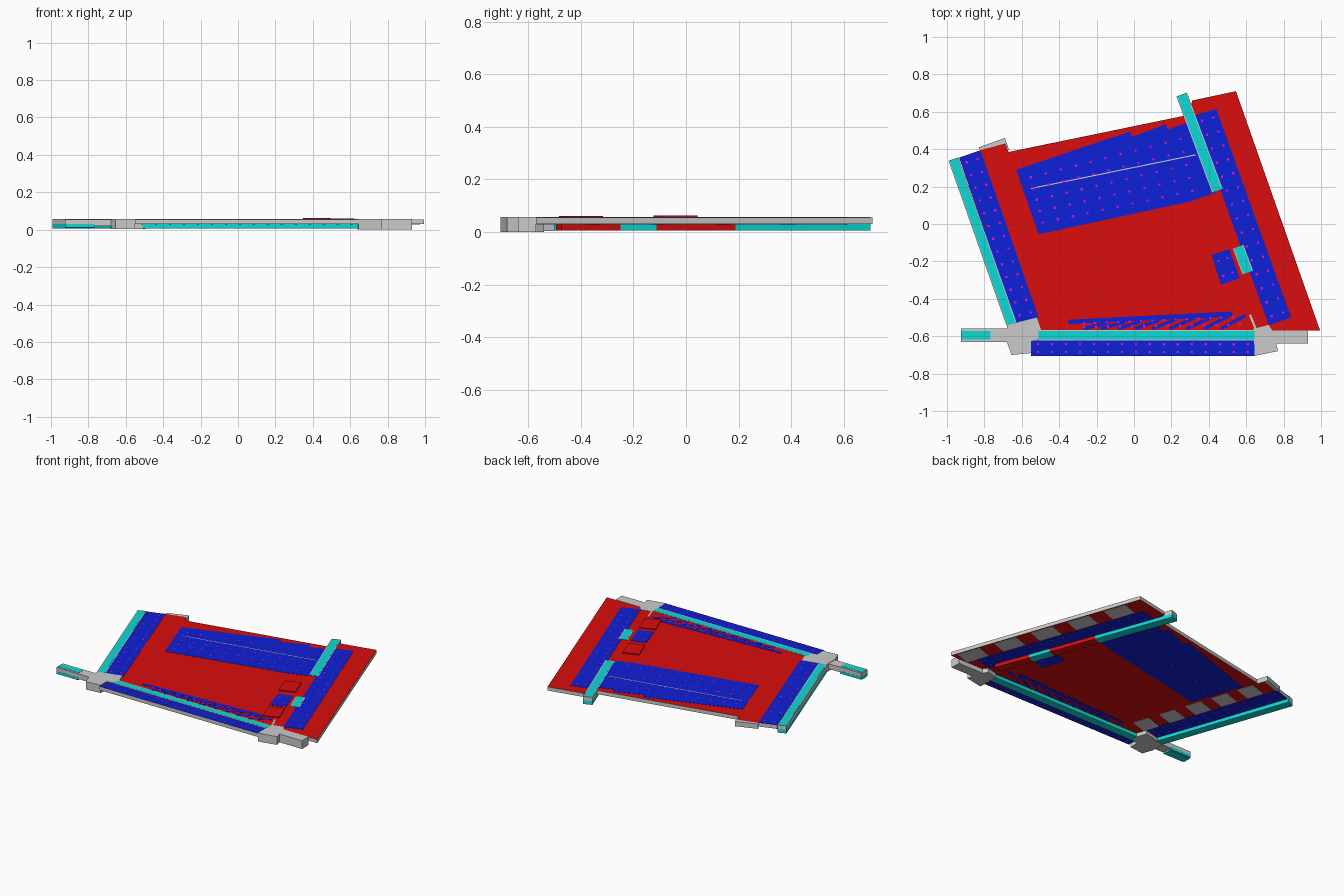
import bpy, bmesh
from mathutils import Vector

cube = bpy.data.objects.get("Cube")
if cube:
    bpy.data.objects.remove(cube, do_unlink=True)


def material(name, rgb):
    m = bpy.data.materials.new(name)
    m.use_nodes = True
    m.diffuse_color = (*rgb, 1)
    m.node_tree.nodes["Principled BSDF"].inputs["Base Color"].default_value = (*rgb, 1)
    return m


RED = material("red", (0.7, 0.004, 0.004))
BLUE = material("blue", (0.004, 0.014, 0.7))
CYAN = material("cyan", (0.004, 0.7, 0.67))
GREY = material("grey", (0.6, 0.6, 0.6))
PINK = material("magenta", (0.7, 0.008, 0.6))

LOW, DECK, TOP = 0.03, 0.055, 0.0575   # underside, deck level, kerb level
PAINT = 0.0565


def add_prism(bm, pts, z0, z1):
    base = bm.faces.new([bm.verts.new((x, y, z0)) for x, y in pts])
    ext = bmesh.ops.extrude_face_region(bm, geom=[base])["geom"]
    for v in ext:
        if isinstance(v, bmesh.types.BMVert):
            v.co.z = z1


def finish(name, bm, mats):
    """Materials are ordered side, top, bottom."""
    bmesh.ops.recalc_face_normals(bm, faces=bm.faces)
    bm.normal_update()
    if len(mats) == 3:
        for f in bm.faces:
            f.material_index = 1 if f.normal.z > 0.5 else 2 if f.normal.z < -0.5 else 0
    me = bpy.data.meshes.new(name)
    bm.to_mesh(me)
    bm.free()
    for m in mats:
        me.materials.append(m)
    ob = bpy.data.objects.new(name, me)
    bpy.context.collection.objects.link(ob)
    return ob


def prism(name, pts, z0, z1, *mats):
    bm = bmesh.new()
    add_prism(bm, pts, z0, z1)
    return finish(name, bm, mats)


def strip(a, b, width, t0=0, t1=1):
    """Rectangle along part of the line from a to b."""
    a, b = Vector(a), Vector(b)
    d = (b - a).normalized()
    n = Vector((-d.y, d.x)) * width / 2
    p, q = a.lerp(b, t0), a.lerp(b, t1)
    return [p - n, q - n, q + n, p + n]


def painted(name, pts, mat):
    """Paint on both faces of the deck."""
    prism(name + "_top", pts, PAINT - 0.003, PAINT, mat)
    prism(name + "_underside", pts, LOW - 0.001, LOW + 0.001, mat)


dots = bmesh.new()


def dot_grid(quad, cols, rows):
    """Square studs spread over a four-cornered area, through the deck."""
    a, b, c, d = [Vector(p) for p in quad]
    for i in range(cols):
        for j in range(rows):
            u, v = (i + 0.5) / cols, (j + 0.5) / rows
            p = a.lerp(b, u).lerp(d.lerp(c, u), v)
            add_prism(dots, strip(p - Vector((0.006, 0)), p + Vector((0.006, 0)), 0.012),
                      LOW - 0.002, TOP - 0.0003)


# main deck
prism("main_deck", [(-0.935, 0.355), (-0.82, 0.395), (-0.69, 0.43), (-0.67, 0.385),
                    (0.30, 0.585), (0.31, 0.66), (0.545, 0.71), (0.995, -0.57),
                    (-0.50, -0.57), (-0.63, -0.53)], LOW, DECK, GREY, RED, RED)
prism("back_tab", [(-0.83, 0.41), (-0.69, 0.46), (-0.665, 0.387), (-0.69, 0.43),
                   (-0.82, 0.39)], 0.022, DECK, GREY)

# blue side and front bays
left_bay = [(-0.935, 0.355), (-0.82, 0.39), (-0.51, -0.50), (-0.63, -0.53)]
right_bay = [(0.32, 0.58), (0.44, 0.615), (0.84, -0.50), (0.72, -0.54)]
front_bay = [(-0.55, -0.705), (0.645, -0.705), (0.645, -0.622), (-0.55, -0.622)]
painted("left_bay", left_bay, BLUE)
painted("right_bay", right_bay, BLUE)
prism("front_bay", front_bay, LOW, DECK, GREY, BLUE, BLUE)
dot_grid(left_bay, 2, 13)
dot_grid(right_bay, 2, 15)
dot_grid(front_bay, 16, 2)

# central bay with stepped back edge
painted("central_bay", [(-0.63, 0.29), (-0.02, 0.495), (-0.01, 0.465), (0.17, 0.535),
                        (0.18, 0.505), (0.28, 0.54), (0.30, 0.53), (0.44, 0.17),
                        (0.30, 0.12), (-0.51, -0.055)], BLUE)
dot_grid([(-0.52, -0.03), (0.36, 0.15), (0.28, 0.50), (-0.60, 0.27)], 11, 5)
prism("central_line", strip((-0.55, 0.19), (0.33, 0.37), 0.006), DECK, TOP - 0.0005, GREY)

# small bay
small_bay = [(0.415, -0.165), (0.51, -0.135), (0.565, -0.29), (0.465, -0.325)]
painted("small_bay", small_bay, BLUE)
dot_grid(small_bay, 2, 2)

# slanted hatching by the front road
painted("hatch_line", [(-0.35, -0.535), (-0.35, -0.512), (0.52, -0.468), (0.53, -0.495)], BLUE)
for i in range(9):
    x = -0.27 + i * 0.092
    rise = 0.025 + i * 0.005
    painted(f"hatch_{i + 1}", strip((x, -0.56), (x + 0.13, -0.553 + rise), 0.018), BLUE)
dot_grid([(-0.30, -0.56), (0.62, -0.56), (0.54, -0.475), (-0.30, -0.525)], 14, 2)


# grey panels under the red margins
def under_panels(name, a, b, width, count):
    for i in range(count):
        prism(f"{name}_{i + 1}", strip(a, b, width, i / count, (i + 0.6) / count),
              LOW - 0.001, LOW + 0.001, GREY)


under_panels("right_under_panel", (0.92, -0.55), (0.485, 0.68), 0.115, 5)
under_panels("left_under_panel", (-0.455, -0.50), (-0.745, 0.40), 0.125, 5)


# roads: a beam below the deck, grey kerbs and a coloured surface above
def road(name, a, b, width, t0, t1, colour, surfaced=True):
    prism(name + "_beam", strip(a, b, width, t0, t1), 0.006, LOW, colour)
    if surfaced:
        prism(name + "_kerb", strip(a, b, width, t0, t1), LOW, PAINT + 0.0005, GREY)
        prism(name + "_surface", strip(a, b, width - 0.01, t0, t1), PAINT, TOP, colour)


road("left_road", (-0.965, 0.347), (-0.655, -0.535), 0.056, 0, 1, CYAN)
road("front_road", (-0.51, -0.595), (0.645, -0.595), 0.054, 0, 1, CYAN)
right_a, right_b = (0.255, 0.692), (0.72, -0.56)
for i, (t0, t1, col) in enumerate([(0, 0.41, CYAN), (0.41, 0.65, RED),
                                   (0.65, 0.76, CYAN), (0.76, 0.94, RED)]):
    road(f"right_road_{i + 1}", right_a, right_b, 0.06, t0, t1, col, col is CYAN)

# entry ramp beside the front left-hand corner as seen from the front
ramp_a, ramp_b = (-0.925, -0.595), (-0.62, -0.595)
prism("entry_ramp", strip(ramp_a, ramp_b, 0.07), 0.02, DECK, GREY)
prism("entry_ramp_surface", strip(ramp_a, ramp_b, 0.045, 0, 0.52), DECK, PAINT, CYAN)
prism("entry_ramp_beam", strip(ramp_a, ramp_b, 0.05, 0, 0.52), 0.008, 0.02, CYAN)
prism("entry_ramp_side", strip(ramp_a, ramp_b, 0.072, 0, 0.52), 0.012, LOW, CYAN)

# grey corner blocks
prism("right_corner", [(-0.68, -0.535), (-0.64, -0.53), (-0.52, -0.50), (-0.495, -0.57),
                       (-0.51, -0.62), (-0.55, -0.625), (-0.55, -0.69), (-0.655, -0.70),
                       (-0.68, -0.63)], 0.004, TOP, GREY)
prism("left_corner", [(0.64, -0.56), (0.72, -0.54), (0.74, -0.57), (0.93, -0.57),
                      (0.93, -0.64), (0.76, -0.64), (0.77, -0.68), (0.645, -0.705)],
      0, PAINT, GREY)
prism("left_corner_kerb", strip((0.62, -0.485), (0.65, -0.56), 0.012), DECK, TOP, GREY)

# raised red blocks
for name, x, y, top in (("back_block", 0.42, -0.04, 0.062), ("front_block", 0.55, -0.40, 0.06)):
    d = Vector((0.024, -0.066))
    c = Vector((x, y))
    prism(name, strip(c - d, c + d, 0.105), DECK - 0.002, top, RED)

finish("studs", dots, [PINK])
